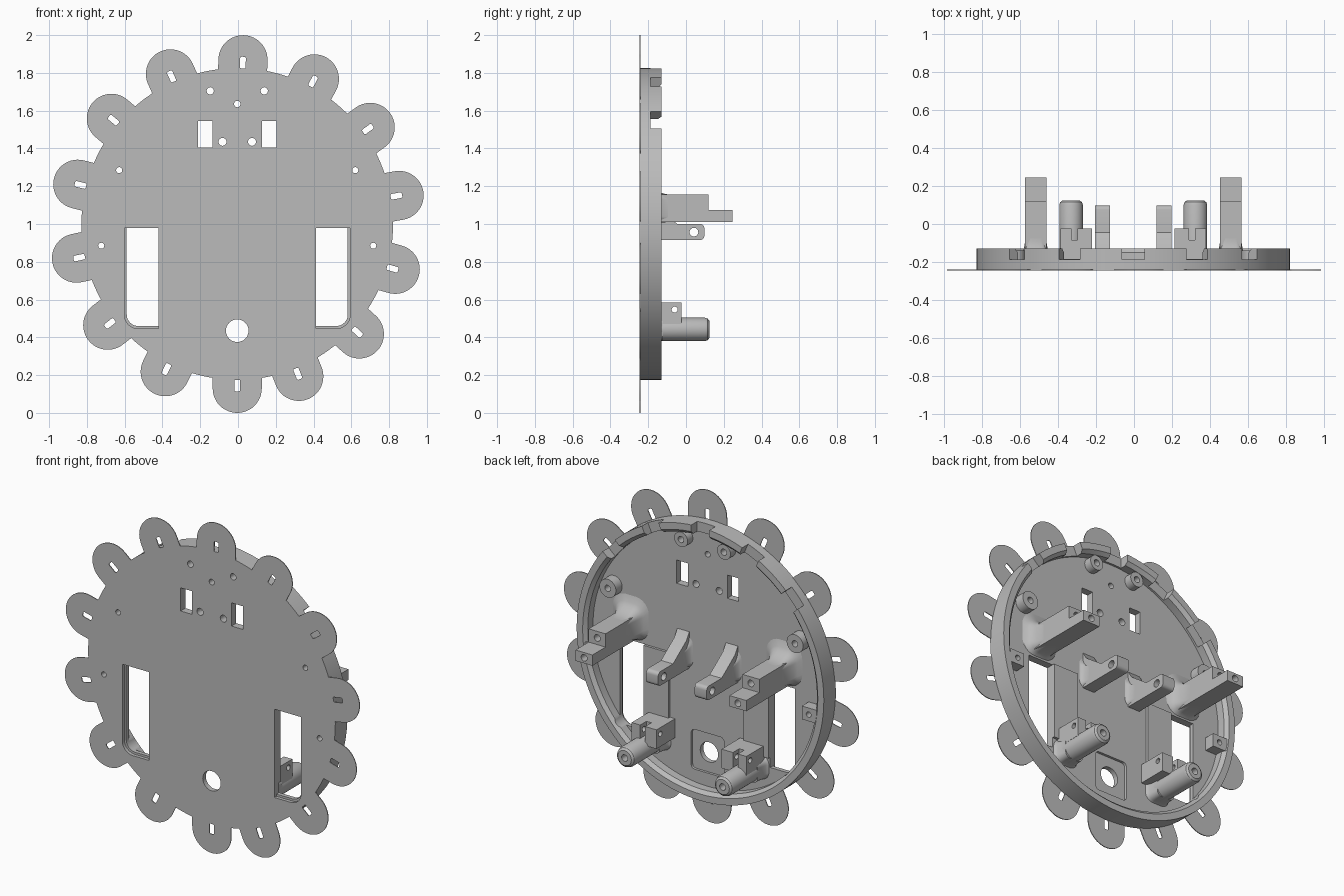
import bpy, bmesh
from math import sin, cos, pi, radians

cube = bpy.data.objects.get("Cube")
if cube:
    bpy.data.objects.remove(cube)

grey = bpy.data.materials.new("plain_grey")
grey.use_nodes = True
colour = (0.5, 0.5, 0.5, 1)
grey.diffuse_color = colour
grey.node_tree.nodes["Principled BSDF"].inputs["Base Color"].default_value = colour

CX, CZ = -0.004, 1.0                    # disc centre
FRONT, FLOOR, RIM = -0.245, -0.2, -0.13  # depth levels


def loft(name, rings):
    """Closed solid through rings of points, capped at both ends."""
    bm = bmesh.new()
    rows = [[bm.verts.new((x + CX, y, z)) for x, y, z in ring] for ring in rings]
    n = len(rows[0])
    for a, b in zip(rows, rows[1:]):
        for i in range(n):
            j = (i + 1) % n
            bm.faces.new((a[i], a[j], b[j], b[i]))
    bm.faces.new(rows[0])
    bm.faces.new(rows[-1])
    bmesh.ops.recalc_face_normals(bm, faces=bm.faces)
    me = bpy.data.meshes.new(name)
    bm.to_mesh(me)
    bm.free()
    me.materials.append(grey)
    ob = bpy.data.objects.new(name, me)
    bpy.context.collection.objects.link(ob)
    return ob


def prism_y(name, pts, y0, y1):
    return loft(name, [[(x, y, z) for x, z in pts] for y in (y0, y1)])


def prism_x(name, pts, x0, x1):
    return loft(name, [[(x, y, z) for y, z in pts] for x in (x0, x1)])


def circle(u, v, r, n=32):
    return [(u + r * cos(2 * pi * i / n), v + r * sin(2 * pi * i / n)) for i in range(n)]


def rect(x0, x1, z0, z1):
    return [(x0, z0), (x1, z0), (x1, z1), (x0, z1)]


def rounded(x, z, hw, hh, r, n=6):
    pts = []
    for k, (sx, sz) in enumerate(((1, 1), (-1, 1), (-1, -1), (1, -1))):
        for i in range(n + 1):
            a = pi / 2 * (k + i / n)
            pts.append((x + sx * (hw - r) + r * cos(a), z + sz * (hh - r) + r * sin(a)))
    return pts


def modify(ob, cutter, operation="DIFFERENCE"):
    mod = ob.modifiers.new("bool", "BOOLEAN")
    mod.operation, mod.solver, mod.object = operation, "EXACT", cutter
    with bpy.context.temp_override(object=ob, active_object=ob):
        bpy.ops.object.modifier_apply(modifier=mod.name)
    bpy.data.objects.remove(cutter)


def drill(ob, x, z, r, y0=-0.5, y1=0.5):
    modify(ob, prism_y("cutter", circle(x, z, r, 24), y0, y1))


def flare(name, x, z, hw, hh, spread, up, height):
    """Concave fillet that spreads a post onto the plate."""
    rings = []
    for i in range(9):
        t = i / 8
        g = spread * (1 - (1 - (1 - t) ** 2) ** 0.5) if t else spread
        lift = up * g / spread
        r = min(hw, hh) * 0.5 + g
        pts = rounded(x, z + lift / 2, hw + g, hh + lift / 2 + g * 0.3, min(r, hh + g * 0.3))
        rings.append([(px, FLOOR - 0.005 + t * height, pz) for px, pz in pts])
    return loft(name, rings)


# Dished body: plate with a raised rim, the inside of the rim chamfered
body = loft("body_plate", [[(x, y, z) for x, z in circle(0, CZ, r, 128)] for r, y in (
    (0.825, FRONT), (0.825, RIM), (0.785, RIM), (0.765, -0.15), (0.765, FLOOR))])

# Notches in the top of the rim
for k in range(-2, 3):
    a = radians(90 + 24 * k)
    corners = []
    for r, t in ((0.73, -0.06), (0.87, -0.06), (0.87, 0.06), (0.73, 0.06)):
        corners.append((r * cos(a) - t * sin(a), CZ + r * sin(a) + t * cos(a)))
    modify(body, prism_y("cutter", corners, -0.187, 0))


def window(s, outer, low, r):
    pts = [(s * 0.418, 0.98), (s * 0.418, low), (s * (outer - r), low)]
    for i in range(1, 9):
        a = pi / 2 * i / 8
        pts.append((s * (outer - r + r * sin(a)), low + r - r * cos(a)))
    return pts + [(s * outer, 0.98)]


# Openings, stepped side windows, and screw holes
for s in (-1, 1):
    modify(body, prism_y("cutter", window(s, 0.597, 0.447, 0.07), -0.3, -0.225))
    modify(body, prism_y("cutter", window(s, 0.585, 0.46, 0.06), -0.3, 0))
    modify(body, prism_y("cutter", rect(s * 0.132, s * 0.208, 1.405, 1.545), -0.3, 0))
    drill(body, s * 0.143, 1.705, 0.019)
    drill(body, s * 0.078, 1.435, 0.021)
    drill(body, s * 0.625, 1.285, 0.016)
    drill(body, s * 0.72, 0.885, 0.016)
drill(body, 0, 1.635, 0.017)
modify(body, prism_y("cutter", rounded(0, 0.435, 0.11, 0.12, 0.025), -0.215, 0))
drill(body, 0, 0.435, 0.06)

# Thin slotted tabs around the edge
for k in range(14):
    a = radians(270 - 26 * k)

    def turn(pts):
        return [(r * cos(a) - t * sin(a), CZ + r * sin(a) + t * cos(a)) for r, t in pts]

    arc = [(0.87 + 0.13 * sin(pi * i / 24), -0.13 * cos(pi * i / 24)) for i in range(25)]
    tab = prism_y("edge_tab", turn([(0.795, -0.13)] + arc + [(0.795, 0.13)]), FRONT, FRONT + 0.005)
    modify(tab, prism_y("cutter", turn(rounded(0.855, 0, 0.031, 0.015, 0.008)), -0.4, 0))

for s, side in ((-1, "right"), (1, "left")):
    # Screw bosses
    for x, z, r, top in ((0.143, 1.705, 0.045, -0.15), (0.625, 1.285, 0.055, -0.14)):
        boss = prism_y(side + "_screw_boss", circle(s * x, z, r), FLOOR - 0.01, top)
        drill(boss, s * x, z, 0.019)
    block = prism_y(side + "_rim_block", rect(s * 0.675, s * 0.772, 0.845, 0.925),
                    FLOOR - 0.01, RIM - 0.005)
    drill(block, s * 0.72, 0.885, 0.016)

    # Raised pad beside the side window
    prism_y(side + "_window_pad", rect(s * 0.25, s * 0.418, 0.52, 0.98), FLOOR - 0.01, -0.185)

    # Long stepped arm
    arm = prism_x(side + "_long_arm", [(-0.21, 1.01), (0.245, 1.01), (0.245, 1.075),
                  (0.12, 1.075), (0.12, 1.155), (-0.21, 1.155)], s * 0.457, s * 0.57)
    drill(arm, s * 0.513, 1.043, 0.02, 0.14)
    drill(arm, s * 0.513, 1.115, 0.02, 0.05)
    flare(side + "_long_arm_flare", s * 0.513, 1.0825, 0.056, 0.0725, 0.075, 0.09, 0.13)

    # Central arm with a sloping root and a rounded, drilled tip
    tip = [(0.075 + 0.022 * sin(pi / 2 * i / 5), 0.937 - 0.022 * cos(pi / 2 * i / 5))
           for i in range(6)]
    tip += [(0.075 + 0.022 * cos(pi / 2 * i / 5), 0.978 + 0.022 * sin(pi / 2 * i / 5))
            for i in range(6)]
    arm = prism_x(side + "_centre_arm", [(-0.21, 0.915)] + tip +
                  [(-0.045, 1.0), (-0.17, 1.09), (-0.21, 1.15)], s * 0.122, s * 0.202)
    modify(arm, prism_x("cutter", circle(0.042, 0.957, 0.023, 24), -0.4, 0.4))
    flare(side + "_centre_arm_flare", s * 0.162, 0.985, 0.04, 0.06, 0.035, 0.08, 0.06)

    # Lower round post with a softened tip
    rings = [(FLOOR - 0.01, 0.062), (0.1, 0.062), (0.115, 0.057), (0.124, 0.045)]
    post = loft(side + "_lower_post", [[(x, y, z) for x, z in circle(s * 0.327, 0.442, r)]
                                       for y, r in rings])
    drill(post, s * 0.327, 0.442, 0.02, 0.03)
    flare(side + "_lower_post_flare", s * 0.327, 0.442, 0.06, 0.06, 0.03, 0.02, 0.08)

    # Forked bracket above the post, drilled crosswise
    fork = prism_y(side + "_forked_bracket", rect(s * 0.217, s * 0.383, 0.47, 0.585),
                   FLOOR - 0.01, -0.023)
    modify(fork, prism_y("cutter", rect(s * 0.293, s * 0.326, 0.4, 0.7), -0.083, 0.1))
    modify(fork, prism_x("cutter", circle(-0.06, 0.547, 0.016, 24), -0.5, 0.5))

# Smooth the curved walls and keep real edges sharp
for ob in bpy.context.scene.objects:
    if ob.type == "MESH":
        with bpy.context.temp_override(object=ob, active_object=ob, selected_objects=[ob],
                                       selected_editable_objects=[ob]):
            bpy.ops.object.shade_smooth_by_angle(angle=radians(30))
